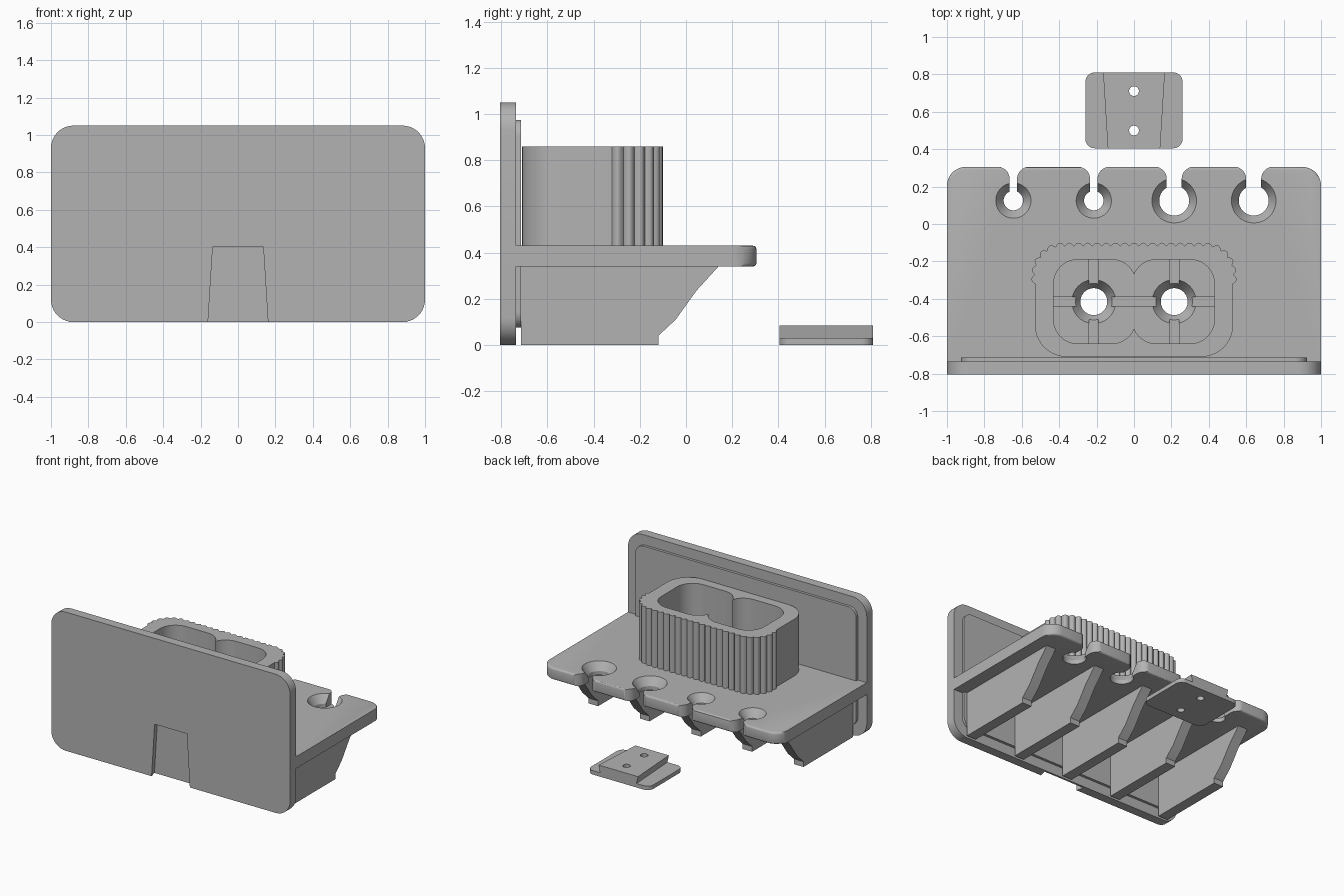
import bpy, bmesh
from math import sin, cos, pi, hypot, ceil

if "Cube" in bpy.data.objects:
    bpy.data.objects.remove(bpy.data.objects["Cube"])

grey = bpy.data.materials.new("plain_grey")
grey.use_nodes = True
grey.diffuse_color = (0.45, 0.45, 0.45, 1)
grey.node_tree.nodes["Principled BSDF"].inputs["Base Color"].default_value = grey.diffuse_color


def finish(name, bm):
    bmesh.ops.recalc_face_normals(bm, faces=bm.faces)
    mesh = bpy.data.meshes.new(name)
    bm.to_mesh(mesh)
    bm.free()
    mesh.materials.append(grey)
    ob = bpy.data.objects.new(name, mesh)
    bpy.context.collection.objects.link(ob)
    return ob


def prism_bm(outline, axis, lo, hi, end_outline=None):
    """Extrude an outline along an axis, optionally to a different end outline."""
    place = {"x": lambda a, b, t: (t, a, b),
             "y": lambda a, b, t: (a, t, b),
             "z": lambda a, b, t: (a, b, t)}[axis]
    bm = bmesh.new()
    start = [bm.verts.new(place(a, b, lo)) for a, b in outline]
    end = [bm.verts.new(place(a, b, hi)) for a, b in end_outline or outline]
    bm.faces.new(start)
    bm.faces.new(end)
    for i in range(len(start)):
        bm.faces.new((start[i - 1], start[i], end[i], end[i - 1]))
    return bm


def prism(name, *args):
    return finish(name, prism_bm(*args))


def arc(cx, cy, r, a0, a1, n=10):
    return [(cx + r * cos(a0 + (a1 - a0) * i / n), cy + r * sin(a0 + (a1 - a0) * i / n))
            for i in range(n + 1)]


def rounded(x0, y0, x1, y1, low, high):
    """Rounded rectangle with separate radii for the low and high corners."""
    pts = []
    for i, (x, y, r, sx, sy) in enumerate(((x1, y1, high, -1, -1), (x0, y1, high, 1, -1),
                                           (x0, y0, low, 1, 1), (x1, y0, low, -1, 1))):
        if r:
            pts += arc(x + sx * r, y + sy * r, r, i * pi / 2, (i + 1) * pi / 2)
        else:
            pts.append((x, y))
    return pts


def frustum(x, y, z0, z1, r0, r1):
    ring = lambda r: arc(x, y, r, 0, 2 * pi, 40)[:-1]
    return prism("cutter", ring(r0), "z", z0, z1, ring(r1))


def cut(ob, cutters):
    for c in cutters:
        mod = ob.modifiers.new("cut", "BOOLEAN")
        mod.object, mod.operation, mod.solver = c, "DIFFERENCE", "EXACT"
        bpy.context.view_layer.update()
        deps = bpy.context.evaluated_depsgraph_get()
        mesh = bpy.data.meshes.new_from_object(ob.evaluated_get(deps))
        ob.modifiers.clear()
        ob.data = mesh
        bpy.data.objects.remove(c)


def wedge(half0, half1, a0, a1):
    return [(-half0, a0), (half0, a0), (half1, a1), (-half1, a1)]


# Upright plate with a tapered dovetail slot in its front
plate = prism("upright_plate", rounded(-1, 0, 1, 1.05, .12, .12), "y", -.805, -.735)
cut(plate, [prism("cutter", wedge(.16, .135, -.001, .4), "y", -.806, -.75,
                  wedge(.175, .15, -.001, .4))])
pad = prism("raised_pad", rounded(-.925, .075, .925, .975, .07, .07), "y", -.736, -.715)

# Shelf with softened rear edges
bm = prism_bm(rounded(-1, -.736, 1, .305, 0, .1), "z", .34, .43)
rim = [e for e in bm.edges
       if all(v.co.y > .25 for v in e.verts) and abs(e.verts[0].co.z - e.verts[1].co.z) < .001]
bmesh.ops.recalc_face_normals(bm, faces=bm.faces)
bmesh.ops.bevel(bm, geom=rim, offset=.015, segments=3, affect="EDGES", profile=.5)
shelf = finish("shelf", bm)

# Open hooks: hole, countersink and flared entry slot
cutters = []
for x, hole, sink, neck in ((-.645, .052, .095, .02), (-.215, .052, .095, .02),
                            (.215, .08, .12, .04), (.64, .08, .12, .04)):
    y = .125
    flare = .065
    right = arc(x + neck + flare, .306 - flare, flare, pi, pi / 2)
    left = arc(x - neck - flare, .306 - flare, flare, pi / 2, 0)
    entry = [(x - neck, y), (x + neck, y)] + right + [(x + neck + flare, .34),
                                                      (x - neck - flare, .34)] + left
    cutters += [frustum(x, y, .3, .5, hole, hole),
                frustum(x, y, .37, .431, hole, sink),
                prism("cutter", entry, "z", .3, .5)]

# Cup floor: drain holes with countersinks and crossing grooves
for x in (-.215, .215):
    cutters += [frustum(x, -.415, .3, .5, .072, .072),
                frustum(x, -.415, .36, .431, .072, .118),
                prism("cutter", rounded(x - .025, -.64, x + .025, -.19, 0, 0), "z", .4, .45)]
cutters.append(prism("cutter", rounded(-.43, -.44, .43, -.39, 0, 0), "z", .4, .45))
cut(shelf, cutters)

# Cup with a fluted rear wall: scallops are added along the rear outline
path = [(.53, -.32)] + arc(.38, -.268, .15, 0, pi / 2, 24)
path += [(-x, y) for x, y in reversed(path)]
lengths = [hypot(b[0] - a[0], b[1] - a[1]) for a, b in zip(path, path[1:])]
total = sum(lengths)
flutes = ceil(total / .05)
steps = flutes * 8
outline = []
seg, done = 0, 0
for i in range(steps + 1):
    s = total * i / steps
    while seg < len(lengths) - 1 and s > done + lengths[seg]:
        done += lengths[seg]
        seg += 1
    (ax, ay), (bx, by) = path[seg], path[seg + 1]
    k = (s - done) / lengths[seg]
    dx, dy = (bx - ax) / lengths[seg], (by - ay) / lengths[seg]
    bump = .018 * abs(sin(pi * i / 8))
    outline.append((ax + (bx - ax) * k + dy * bump, ay + (by - ay) * k - dx * bump))
outline += arc(-.36, -.54, .17, pi, 1.5 * pi) + arc(.36, -.54, .17, 1.5 * pi, 2 * pi)
cup = prism("fluted_double_cup", outline, "z", .425, .86)
cut(cup, [prism("cutter", rounded(a, -.64, b, -.19, .13, .13), "z", .4, .9)
          for a, b in ((-.43, .01), (-.01, .43))])

# Supporting ribs under the shelf
profile = [(-.715, 0), (-.12, 0), (-.12, .04), (-.045, .11), (.045, .235),
           (.145, .345), (-.715, .345)]
for i in range(5):
    x = (i - 2) * .43
    prism("support_rib", profile, "x", x - .04, x + .04)

# Loose mounting clip: rounded base and tapered dovetail key with two screw holes
base = prism("clip_base", rounded(-.26, .405, .26, .81, .05, .05), "z", 0, .03)
key = prism("clip_key", wedge(.128, .153, .405, .81), "z", .03, .085,
            wedge(.14, .165, .405, .81))
for part in (base, key):
    cut(part, [frustum(0, y, -.1, .2, .026, .026) for y in (.5, .71)])

# Smooth the curved walls, keeping real edges sharp
bpy.ops.object.select_all(action="DESELECT")
for ob in bpy.context.collection.objects:
    if ob.type == "MESH":
        ob.select_set(True)
bpy.context.view_layer.objects.active = plate
bpy.ops.object.shade_smooth_by_angle(angle=pi / 6)
